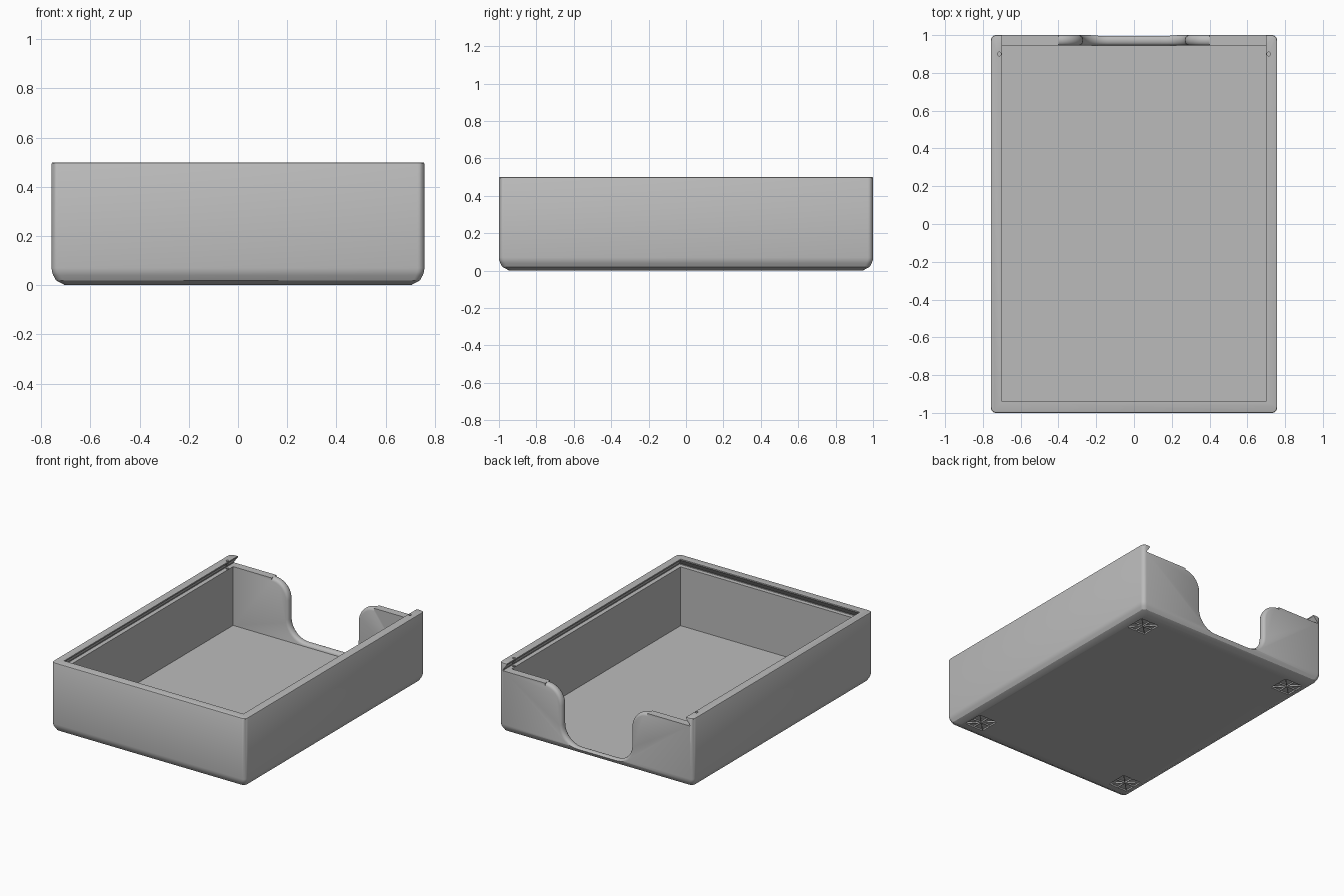
import bpy, bmesh, math
from mathutils import Vector

cube = bpy.data.objects.get("Cube")
if cube:
    bpy.data.objects.remove(cube)

HX, HY, TOP = 0.758, 1.0, 0.5       # outer half sizes and height
IX, FRONT, BACK = 0.70, -0.94, 0.945  # cavity limits
FLOOR, LEDGE = 0.03, 0.445

grey = bpy.data.materials.new("plain_grey")
grey.use_nodes = True
grey.diffuse_color = (0.5, 0.5, 0.5, 1)
grey.node_tree.nodes["Principled BSDF"].inputs["Base Color"].default_value = (0.5, 0.5, 0.5, 1)


def loft(name, groups):
    """Each group is a list of matching loops, skinned and capped into a solid."""
    bm = bmesh.new()
    for loops in groups:
        rows = [[bm.verts.new(p) for p in loop] for loop in loops]
        n = len(rows[0])
        for a, b in zip(rows, rows[1:]):
            for i in range(n):
                j = (i + 1) % n
                bm.faces.new((a[i], a[j], b[j], b[i]))
        bm.faces.new(rows[0][::-1])
        bm.faces.new(rows[-1])
    bmesh.ops.recalc_face_normals(bm, faces=bm.faces)
    mesh = bpy.data.meshes.new(name)
    bm.to_mesh(mesh)
    bm.free()
    ob = bpy.data.objects.new(name, mesh)
    bpy.context.collection.objects.link(ob)
    return ob


def arc(cx, cy, r, start, end, steps):
    return [(cx + r * math.cos(math.radians(start + (end - start) * i / steps)),
             cy + r * math.sin(math.radians(start + (end - start) * i / steps)))
            for i in range(steps + 1)]


def rounded_ring(inset, z, r=0.028):
    x, y = HX - inset - r, HY - inset - r
    pts = []
    for k, (sx, sy) in enumerate([(1, 1), (-1, 1), (-1, -1), (1, -1)]):
        pts += arc(sx * x, sy * y, r, 90 * k, 90 * k + 90, 5)
    return [(px, py, z) for px, py in pts]


def rect(x, y0, y1, z):
    return [(-x, y0, z), (x, y0, z), (x, y1, z), (-x, y1, z)]


def notch_loop(y, o):
    """U-shaped finger opening grown outward by o."""
    bottom, side, r = 0.052, 0.27, 0.13
    half = arc(side + r, LEDGE - r, r - o, 90, 180, 10)
    half += arc(side - r, bottom + r, r + o, 0, -90, 10)
    half = [(side + r, TOP + 0.1)] + half
    pts = half + [(-x, z) for x, z in reversed(half)]
    return [(x, y, z) for x, z in pts]


# Outer body with softened bottom and rim
body = loft("box_body", [[rounded_ring(i, z) for i, z in (
    (0.055, 0), (0.018, 0.02), (0.007, 0.04), (0.0015, 0.055), (0, 0.07),
    (0, TOP - 0.006), (0.002, TOP - 0.002), (0.006, TOP))]])

cutters = []
# Storage cavity
cutters.append(loft("cavity_cutter", [[rect(IX, FRONT, BACK, z) for z in (FLOOR, TOP + 0.1)]]))
# Undercut channel for a sliding lid, open at the back
cutters.append(loft("lid_channel_cutter", [[
    rect(IX + s, FRONT - s, HY + 0.1, z)
    for s, z in ((0.03, LEDGE), (0.03, LEDGE + 0.006), (0, TOP - 0.008), (0, TOP + 0.1))]]))
# Finger opening with rounded rim through the back wall
mid, half, soft = (BACK + HY) / 2, (HY - BACK) / 2, 0.02
loops = [notch_loop(BACK - 0.015, soft)]
for i in range(13):
    t = -1 + i / 6
    loops.append(notch_loop(mid + half * t, soft * (1 - math.sqrt(max(0, 1 - t * t)))))
loops.append(notch_loop(HY + 0.05, soft))
cutters.append(loft("finger_opening_cutter", [loops]))
# Small catch holes near the back of the rails
cutters.append(loft("catch_hole_cutter", [
    [[(x, y, z) for x, y in arc(s * 0.713, 0.9, 0.01, 0, 337.5, 15)] for z in (LEDGE - 0.02, TOP + 0.1)]
    for s in (-1, 1)]))
# Foot pads: triangular pockets in a square under each corner
pockets = []
w = 0.076
rim = [(1, 0), (1, 1), (0, 1), (-1, 1), (-1, 0), (-1, -1), (0, -1), (1, -1)]
for sx in (-1, 1):
    for sy in (-1, 1):
        for a, b in zip(rim, rim[1:] + rim[:1]):
            tri = [Vector((0, 0)), Vector(a) * w, Vector(b) * w]
            c = sum(tri, Vector((0, 0))) / 3
            tri = [c + (p - c) * 0.9 + Vector((sx * 0.615, sy * 0.825)) for p in tri]
            pockets.append([[(p.x, p.y, z) for p in tri] for z in (-0.05, 0.01)])
cutters.append(loft("foot_pocket_cutter", pockets))

for cutter in cutters:
    cutter.hide_render = True
    mod = body.modifiers.new(cutter.name, 'BOOLEAN')
    mod.operation, mod.solver, mod.object = 'DIFFERENCE', 'EXACT', cutter

# Bake the cuts and discard the cutters
bpy.context.view_layer.update()
result = bpy.data.meshes.new_from_object(body.evaluated_get(bpy.context.evaluated_depsgraph_get()))
body.modifiers.clear()
body.data = result
for cutter in cutters:
    bpy.data.objects.remove(cutter)

# Material and smooth shading with sharp creases
result.materials.clear()
result.materials.append(grey)
for poly in result.polygons:
    poly.material_index = 0
    poly.use_smooth = True
result.set_sharp_from_angle(angle=math.radians(30))
